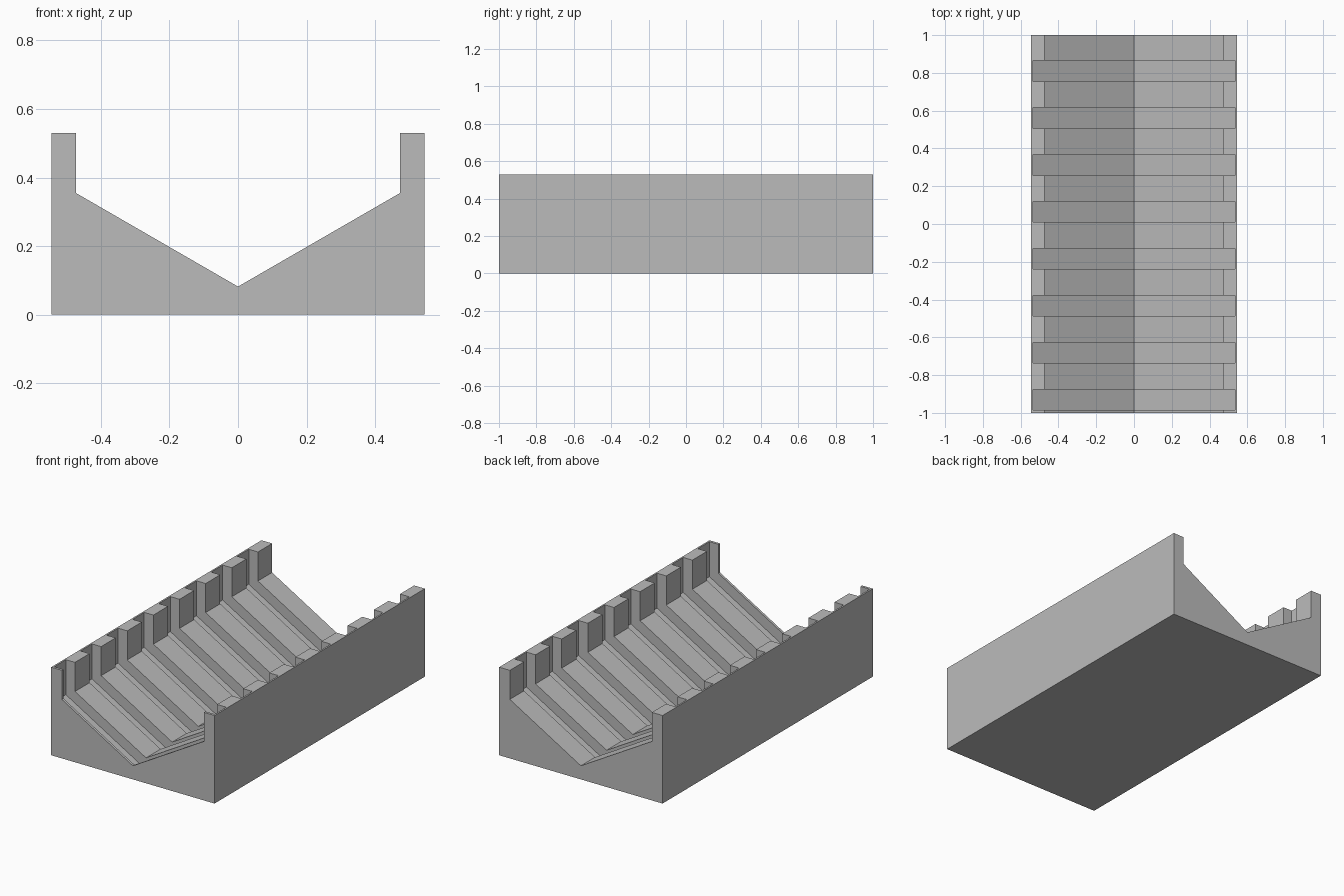
import bpy
import bmesh
import math

cube = bpy.data.objects.get("Cube")
if cube:
    bpy.data.objects.remove(cube, do_unlink=True)

HALF_W, HALF_L, HEIGHT = 0.544, 1.0, 0.53
WALL = 0.071            # wall and floor thickness
SLOT_DEPTH = 0.061      # measured square to each inner surface
SLOT_W, SLOTS = 0.11, 8
FIRST_SLOT, PITCH = -0.93, 0.2486
SLOPE = math.radians(30)


def v_line(half_width, apex, top):
    """Right-to-left inner outline: wall, V-shaped floor, wall."""
    edge = apex + half_width * math.tan(SLOPE)
    return [(half_width, top), (half_width, edge), (0, apex),
            (-half_width, edge), (-half_width, top)]


def prism(bm, outline, y0, y1):
    """Extrude an x-z outline along y."""
    face = bm.faces.new([bm.verts.new((x, y0, z)) for x, z in outline])
    ext = bmesh.ops.extrude_face_region(bm, geom=[face])
    moved = [g for g in ext["geom"] if isinstance(g, bmesh.types.BMVert)]
    bmesh.ops.translate(bm, verts=moved, vec=(0, y1 - y0, 0))


def make_object(name, bm):
    bmesh.ops.recalc_face_normals(bm, faces=bm.faces[:])
    mesh = bpy.data.meshes.new(name)
    bm.to_mesh(mesh)
    bm.free()
    obj = bpy.data.objects.new(name, mesh)
    bpy.context.collection.objects.link(obj)
    return obj


# Material
grey = bpy.data.materials.new("light grey")
grey.use_nodes = True
color = (0.5, 0.5, 0.5, 1)
grey.diffuse_color = color
grey.node_tree.nodes["Principled BSDF"].inputs["Base Color"].default_value = color

# Tray body: a block with a V-shaped trough between two upright walls
apex = WALL / math.cos(SLOPE)
bm = bmesh.new()
prism(bm, [(-HALF_W, HEIGHT), (-HALF_W, 0), (HALF_W, 0), (HALF_W, HEIGHT)]
      + v_line(HALF_W - WALL, apex, HEIGHT), -HALF_L, HALF_L)
tray = make_object("slotted_tray", bm)
tray.data.materials.append(grey)

# Cutter: a row of slots following the trough at a constant depth
slot_apex = (WALL - SLOT_DEPTH) / math.cos(SLOPE)
bm = bmesh.new()
for i in range(SLOTS):
    y = FIRST_SLOT + i * PITCH
    prism(bm, v_line(HALF_W - WALL + SLOT_DEPTH, slot_apex, HEIGHT + 0.1),
          y - SLOT_W / 2, y + SLOT_W / 2)
cutter = make_object("slot_cutter", bm)
cutter.data.materials.append(grey)

# Cut the slots, then drop the cutter
cut = tray.modifiers.new("slots", "BOOLEAN")
cut.operation = "DIFFERENCE"
cut.solver = "EXACT"
cut.object = cutter
bpy.context.view_layer.objects.active = tray
tray.select_set(True)
bpy.ops.object.modifier_apply(modifier=cut.name)
bpy.data.objects.remove(cutter, do_unlink=True)
